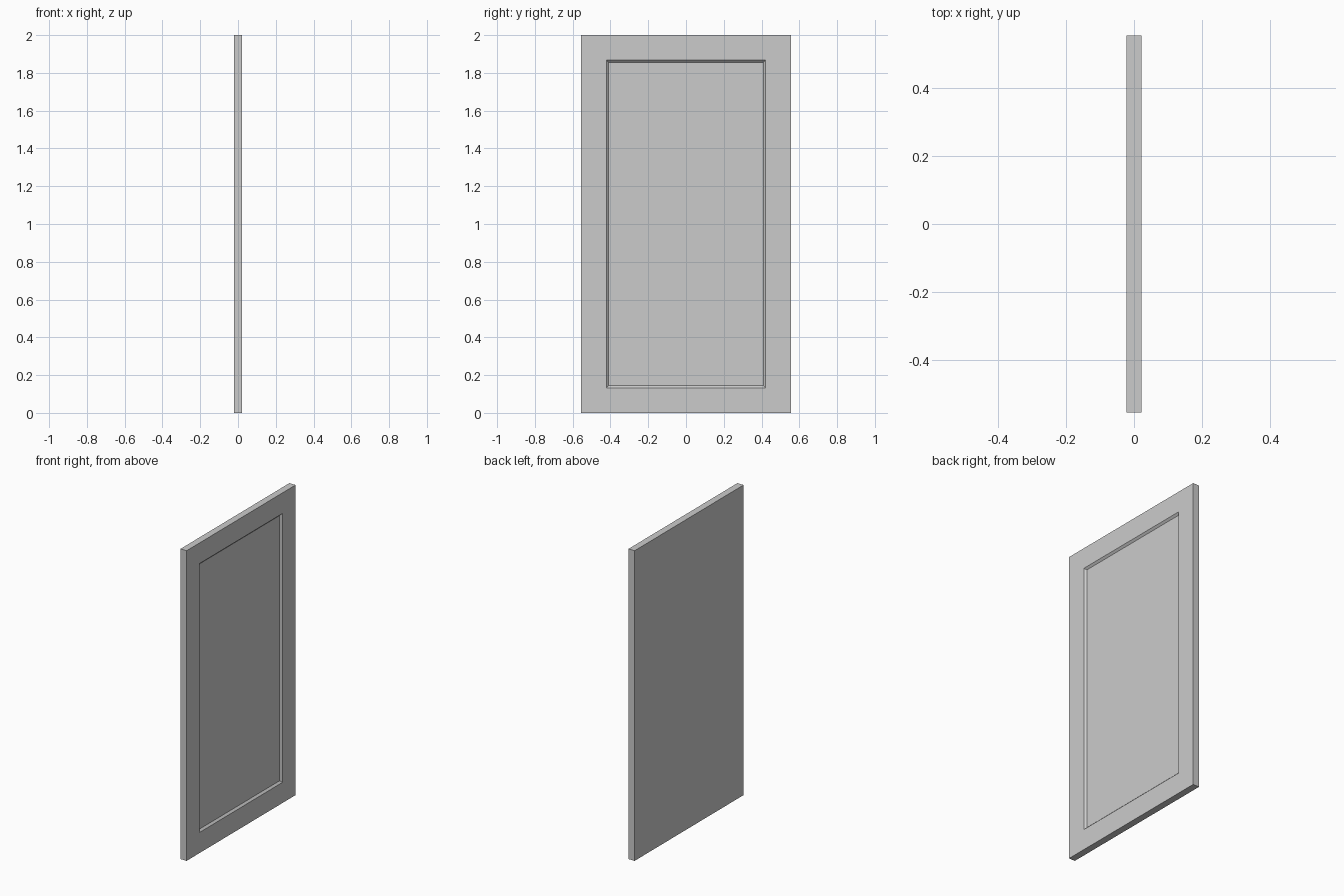
import bpy, bmesh
from mathutils import Matrix, Vector

if "Cube" in bpy.data.objects:
    bpy.data.objects.remove(bpy.data.objects["Cube"])

# Door panel: flat slab with a shallow bevelled recess on the +x face
T, W, H = 0.044, 1.11, 2.0
bm = bmesh.new()
bmesh.ops.create_cube(bm, size=1.0, matrix=Matrix.Translation((0, 0, H / 2)) @ Matrix.Diagonal((T, W, H, 1)))
bm.normal_update()
front = max(bm.faces, key=lambda f: f.normal.x)

# Frame border, then the sloped moulding down to the recessed field
bmesh.ops.inset_region(bm, faces=[front], thickness=0.133, use_even_offset=True)
bmesh.ops.inset_region(bm, faces=[front], thickness=0.012, use_even_offset=True)
bmesh.ops.translate(bm, verts=list(front.verts), vec=Vector((-0.012, 0, 0)))
bmesh.ops.recalc_face_normals(bm, faces=bm.faces[:])

mesh = bpy.data.meshes.new("door_panel")
bm.to_mesh(mesh)
bm.free()
bpy.context.collection.objects.link(bpy.data.objects.new("door_panel", mesh))
